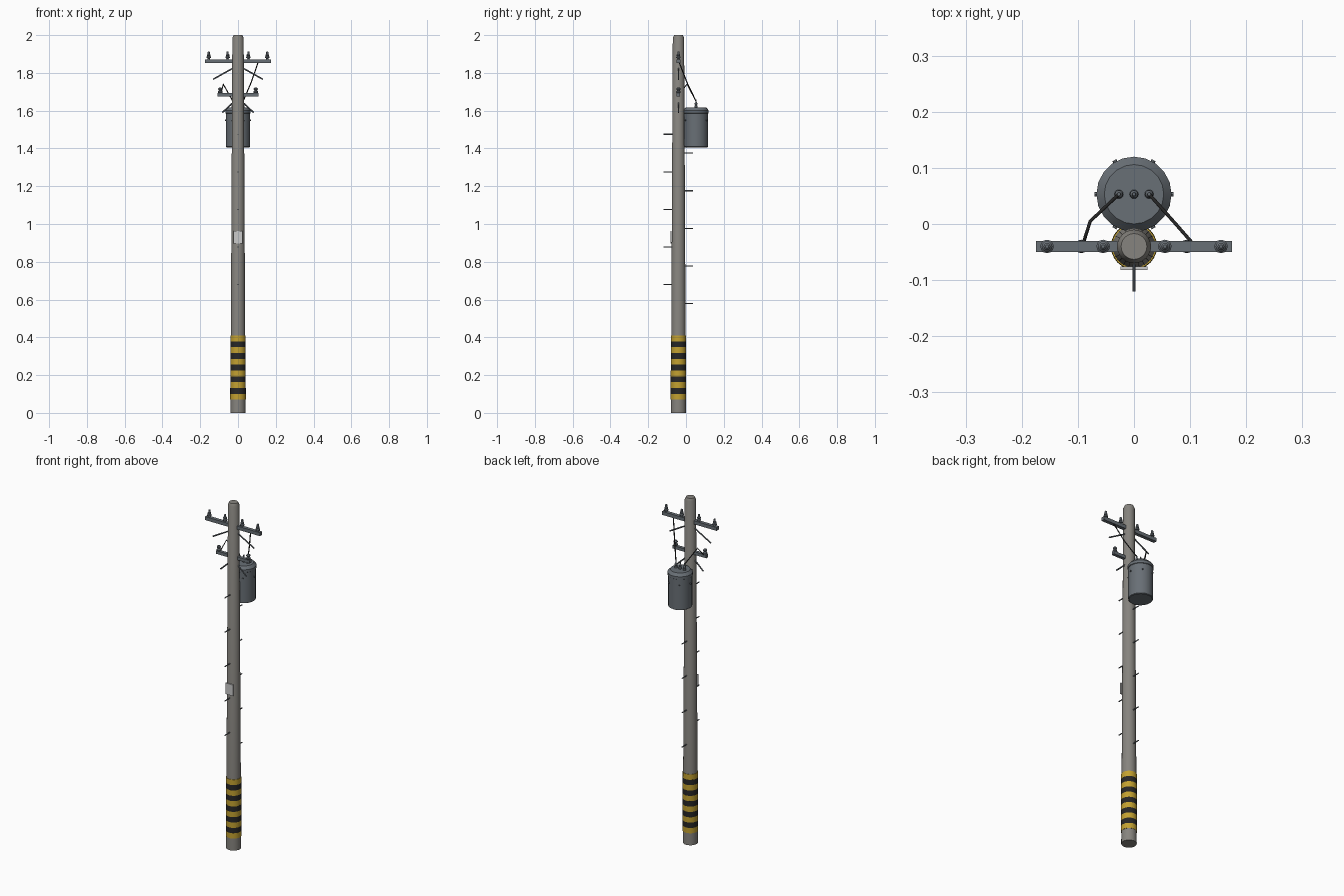
import bpy, bmesh
from math import sin, cos, pi, radians
from mathutils import Vector

if "Cube" in bpy.data.objects:
    bpy.data.objects.remove(bpy.data.objects["Cube"])

PY = -0.04   # pole axis y
TY = 0.053   # transformer axis y


def material(name, rgb):
    m = bpy.data.materials.new(name)
    m.diffuse_color = (*rgb, 1)
    m.use_nodes = True
    m.node_tree.nodes["Principled BSDF"].inputs["Base Color"].default_value = m.diffuse_color
    return m


YELLOW = material("yellow", (0.55, 0.36, 0.03))
BLACK = material("black", (0.02, 0.02, 0.02))
STONE = material("concrete", (0.24, 0.23, 0.21))
STEEL = material("steel", (0.14, 0.16, 0.18))
PALE = material("pale", (0.55, 0.55, 0.53))


def finish(name, bm, mat, smooth=True):
    bmesh.ops.recalc_face_normals(bm, faces=bm.faces)
    me = bpy.data.meshes.new(name)
    bm.to_mesh(me)
    bm.free()
    me.materials.append(mat)
    ob = bpy.data.objects.new(name, me)
    bpy.context.collection.objects.link(ob)
    if smooth:
        bpy.ops.object.select_all(action='DESELECT')
        ob.select_set(True)
        bpy.context.view_layer.objects.active = ob
        bpy.ops.object.shade_smooth_by_angle(angle=radians(35))
    return ob


def lathe(name, profile, loc, mat, sides=24):
    """Capped solid of revolution around z; profile is (radius, z)."""
    bm = bmesh.new()
    rings = [[bm.verts.new((loc[0] + r * cos(2 * pi * i / sides),
                            loc[1] + r * sin(2 * pi * i / sides), loc[2] + z))
              for i in range(sides)] for r, z in profile]
    for a, b in zip(rings, rings[1:]):
        for i in range(sides):
            j = (i + 1) % sides
            bm.faces.new((a[i], a[j], b[j], b[i]))
    bm.faces.new(rings[0])
    bm.faces.new(rings[-1])
    return finish(name, bm, mat)


def box(name, centre, size, mat):
    bm = bmesh.new()
    bmesh.ops.create_cube(bm, size=1)
    for v in bm.verts:
        v.co = Vector([c * s for c, s in zip(v.co, size)]) + Vector(centre)
    return finish(name, bm, mat, False)


def rod(name, a, b, r, mat, sides=8):
    a, b = Vector(a), Vector(b)
    bm = bmesh.new()
    bmesh.ops.create_cone(bm, cap_ends=True, segments=sides, radius1=r,
                          radius2=r, depth=(b - a).length)
    q = (b - a).to_track_quat('Z', 'Y')
    for v in bm.verts:
        v.co = q @ v.co + (a + b) / 2
    return finish(name, bm, mat)


# Tapered pole
lathe("pole", [(0.04, 0), (0.03, 1.985), (0.023, 2)], (0, PY, 0), STONE)

# Hazard stripes around the foot
h = 0.34 / 11
for i in range(11):
    r = 0.0412 - 0.0001 * i
    lathe("stripe", [(r, 0), (r, h)], (0, PY, 0.07 + i * h),
          BLACK if i % 2 else YELLOW)

# Climbing steps, alternating front and back
for i in range(5):
    z = 1.475 - 0.199 * i
    rod("front_step", (0, -0.05, z), (0, -0.12, z), 0.003, STEEL)
    z -= 0.1
    rod("back_step", (0, -0.03, z), (0, 0.036, z), 0.003, STEEL)

# Name plate on the front
box("plate", (0, -0.079, 0.93), (0.048, 0.006, 0.064), PALE)

# Crossarms
box("upper_crossarm", (0, PY, 1.862), (0.35, 0.02, 0.02), STEEL)
box("lower_crossarm", (0, PY, 1.684), (0.215, 0.018, 0.018), STEEL)

PIN = [(0.006, 0), (0.006, 0.006), (0.012, 0.008), (0.012, 0.014), (0.007, 0.018),
       (0.0095, 0.020), (0.0095, 0.025), (0.006, 0.029), (0.006, 0.040), (0.003, 0.043)]
SPOOL = [(0.008, 0), (0.012, 0.004), (0.012, 0.010), (0.007, 0.015),
         (0.011, 0.020), (0.011, 0.026), (0.006, 0.031)]
for s in (-1, 1):
    for x in (0.055, 0.155):
        lathe("pin_insulator", PIN, (s * x, PY, 1.871), STEEL, 12)
    lathe("spool_insulator", SPOOL, (s * 0.094, PY, 1.692), STEEL, 12)
    # Struts out of the pole below each arm
    rod("upper_strut", (0, PY, 1.84), (s * 0.132, PY, 1.766), 0.004, STEEL, 6)
    rod("lower_strut", (0, PY, 1.667), (s * 0.083, PY, 1.59), 0.004, STEEL, 6)

# Transformer can with chamfered lid
lathe("transformer", [(0.060, 1.406), (0.064, 1.409), (0.064, 1.585), (0.067, 1.587),
                      (0.067, 1.602), (0.053, 1.618)], (0, TY, 0), STEEL, 20)
box("transformer_bracket", (0, -0.012, 1.51), (0.03, 0.02, 0.12), STEEL)
for k in range(6):
    d = Vector((cos(k * pi / 3), sin(k * pi / 3), 0))
    c = Vector((0, TY, 1.55))
    rod("tank_bolt", c + d * 0.058, c + d * 0.070, 0.004, STEEL)

# Bushings on the lid
BUSH = [(0.008, 0), (0.008, 0.010), (0.005, 0.013), (0.007, 0.018),
        (0.007, 0.024), (0.004, 0.028), (0.003, 0.042)]
for x in (-0.027, 0, 0.027):
    lathe("bushing", BUSH, (x, TY, 1.616), STEEL, 12)


# Wires from bushings to the arms
def wire(name, pts):
    cu = bpy.data.curves.new(name, 'CURVE')
    cu.dimensions = '3D'
    cu.bevel_depth = 0.003
    cu.bevel_resolution = 1
    cu.use_fill_caps = True
    sp = cu.splines.new('POLY')
    sp.points.add(len(pts) - 1)
    for p, co in zip(sp.points, pts):
        p.co = (*co, 1)
    cu.materials.append(BLACK)
    bpy.context.collection.objects.link(bpy.data.objects.new(name, cu))


wire("left_wire", [(-0.09, -0.033, 1.69), (-0.078, 0.005, 1.74), (-0.027, TY, 1.65)])
wire("right_wire", [(0.106, -0.036, 1.855), (0.07, 0.005, 1.75), (0.027, TY, 1.65)])
